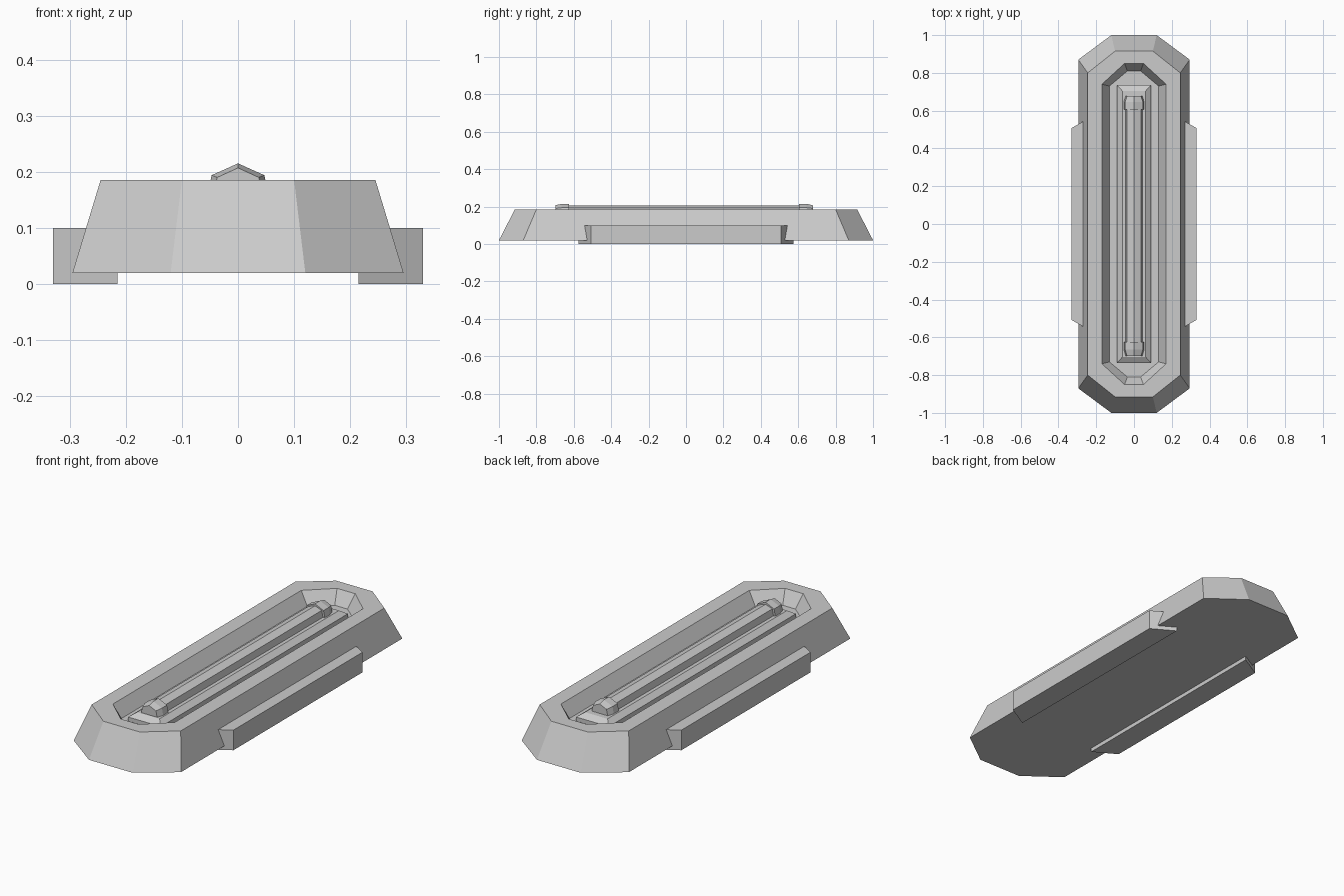
import bpy

if "Cube" in bpy.data.objects:
    bpy.data.objects.remove(bpy.data.objects["Cube"])


def loft(name, rings):
    """Join rings of equal point count with flat faces and cap both ends."""
    n = len(rings[0])
    verts = [p for r in rings for p in r]
    faces = [[k * n + i, k * n + (i + 1) % n, (k + 1) * n + (i + 1) % n, (k + 1) * n + i]
             for k in range(len(rings) - 1) for i in range(n)]
    faces.append(list(range(n))[::-1])
    faces.append([(len(rings) - 1) * n + i for i in range(n)])
    mesh = bpy.data.meshes.new(name)
    mesh.from_pydata(verts, [], faces)
    mesh.update()
    obj = bpy.data.objects.new(name, mesh)
    bpy.context.collection.objects.link(obj)
    return obj


def octagon(x, y, cx, cy, z):
    """Long octagon: half width x, half length y, corners cut at cx and cy."""
    return [(cx, -y, z), (x, -cy, z), (x, cy, z), (cx, y, z),
            (-cx, y, z), (-x, cy, z), (-x, -cy, z), (-cx, -y, z)]


def rectangle(x, y, z):
    return [(x, -y, z), (x, y, z), (-x, y, z), (-x, -y, z)]


def gable(y, foot, side, base, shoulder, peak):
    """Upright five-sided section with a ridge on top."""
    return [(foot, y, base), (-foot, y, base), (-side, y, shoulder), (0, y, peak), (side, y, shoulder)]


# Bevelled octagonal body with a sloped recess in its top
loft("body", [
    octagon(0.295, 1.0, 0.12, 0.87, 0.02),
    octagon(0.245, 0.915, 0.10, 0.80, 0.185),
    octagon(0.17, 0.85, 0.05, 0.74, 0.185),
    octagon(0.13, 0.81, 0.035, 0.73, 0.12)])

# Raised bed in the recess
loft("bed", [rectangle(0.09, 0.735, 0.118),
             rectangle(0.09, 0.735, 0.14),
             rectangle(0.062, 0.705, 0.16)])

# Ridged rod along the bed
loft("rod", [gable(y, 0.045, 0.037, 0.155, 0.192, 0.205) for y in (0.62, -0.63)])

# Tapered caps holding the rod ends
for label, s, shift in (("back", 1, -0.01), ("front", -1, -0.01)):
    ys = [s * d + shift for d in (0.615, 0.655, 0.688)]
    rings = [gable(ys[0], 0.055, 0.047, 0.155, 0.194, 0.215),
             gable(ys[1], 0.055, 0.047, 0.155, 0.194, 0.215),
             gable(ys[2], 0.045, 0.037, 0.155, 0.190, 0.207)]
    loft(label + "_cap", rings[::-s])

# Side rails with angled ends
for label, s in (("right", 1), ("left", -1)):
    outline = [(0.215, -0.575), (0.33, -0.508), (0.33, 0.508), (0.215, 0.575)]
    loft(label + "_rail", [[(s * x, s * y, z) for x, y in outline] for z in (0, 0.1)])
